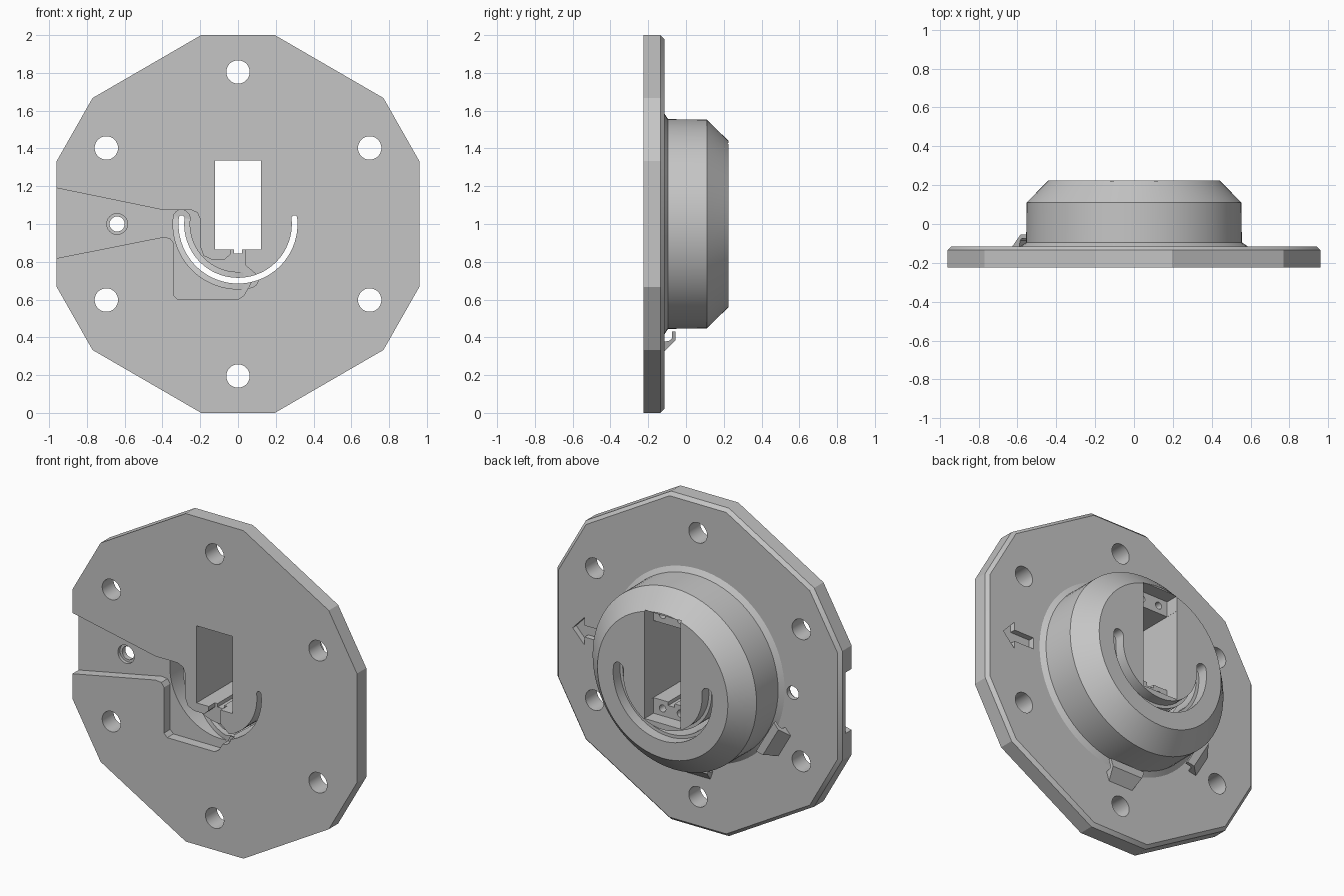
import bpy, bmesh
from math import sin, cos, radians, sqrt, pi

if "Cube" in bpy.data.objects:
    bpy.data.objects.remove(bpy.data.objects["Cube"], do_unlink=True)

grey = bpy.data.materials.new("plain grey")
grey.use_nodes = True
grey.diffuse_color = (0.56, 0.56, 0.56, 1)
grey.node_tree.nodes["Principled BSDF"].inputs["Base Color"].default_value = grey.diffuse_color

FRONT, PLATE_BACK, HUB_BACK = -0.225, -0.115, 0.225
OUT = 0.05  # overshoot of cutters


def loft(name, rings):
    """Closed solid skinned through rings of equal point count."""
    bm = bmesh.new()
    loops = [[bm.verts.new(p) for p in ring] for ring in rings]
    n = len(loops[0])
    for a, b in zip(loops, loops[1:]):
        for i in range(n):
            j = (i + 1) % n
            bm.faces.new((a[i], a[j], b[j], b[i]))
    bm.faces.new(loops[0])
    bm.faces.new(loops[-1])
    bmesh.ops.recalc_face_normals(bm, faces=bm.faces)
    mesh = bpy.data.meshes.new(name)
    bm.to_mesh(mesh)
    bm.free()
    mesh.materials.append(grey)
    ob = bpy.data.objects.new(name, mesh)
    bpy.context.collection.objects.link(ob)
    return ob


def prism(name, outline, y0, y1):
    return loft(name, [[(x, y, z) for x, z in outline] for y in (y0, y1)])


def box(x0, x1, z0, z1, y0, y1):
    return prism("cutter", [(x0, z0), (x1, z0), (x1, z1), (x0, z1)], y0, y1)


def circle(r, x=0, z=1, n=32):
    return [(x + r * cos(2 * pi * i / n), z + r * sin(2 * pi * i / n)) for i in range(n)]


def arc_cutter(radius, half, a0, a1, y0, depth, steps=40):
    """Curved slot with rounded ends; depth(t) gives its far y."""
    cap = half / radius
    a0, a1 = radians(a0), radians(a1)
    stops = [(a0 - cap * k, half * sqrt(1 - k * k), 0) for k in (0.98, 0.85, 0.6, 0.3)]
    stops += [(a0 + (a1 - a0) * i / steps, half, i / steps) for i in range(steps + 1)]
    stops += [(a1 + cap * k, half * sqrt(1 - k * k), 1) for k in (0.3, 0.6, 0.85, 0.98)]
    rings = []
    for a, w, t in stops:
        corners = [(radius - w, y0), (radius + w, y0), (radius + w, depth(t)), (radius - w, depth(t))]
        rings.append([(r * cos(a), y, 1 + r * sin(a)) for r, y in corners])
    return loft("cutter", rings)


def boolean(target, tool, operation="DIFFERENCE"):
    mod = target.modifiers.new("cut", "BOOLEAN")
    mod.operation, mod.solver, mod.object = operation, "EXACT", tool
    graph = bpy.context.evaluated_depsgraph_get()
    mesh = bpy.data.meshes.new_from_object(target.evaluated_get(graph))
    target.modifiers.clear()
    target.data = mesh
    bpy.data.objects.remove(tool, do_unlink=True)


# Twelve-sided plate with a chamfered back edge
half_side = [(0.195, 2), (0.77, 1.667), (0.96, 1.333), (0.96, 0.667), (0.77, 0.333), (0.195, 0)]
outline = half_side + [(-x, z) for x, z in reversed(half_side)]
body = loft("mounting_plate", [
    [(x * s, y, 1 + (z - 1) * s) for x, z in outline]
    for y, s in ((FRONT, 1), (-0.135, 1), (PLATE_BACK, 0.98))])

# Round hub with a flared foot and a tapered rim
profile = [(0.585, -0.15), (0.585, PLATE_BACK), (0.555, -0.095), (0.553, 0.11), (0.44, HUB_BACK)]
hub = loft("hub", [[(x, y, z) for x, z in circle(r, n=72)] for r, y in profile])
boolean(body, hub, "UNION")

# Ring of bolt holes
for i in range(6):
    a = radians(90 + 60 * i)
    hole = circle(0.062, 0.805 * cos(a), 1 + 0.805 * sin(a))
    boolean(body, prism("cutter", hole, FRONT - OUT, OUT))

# Cable channel in the front face
channel = [(-1.1, 1.219), (-0.4, 1.075), (-0.25, 1.075), (-0.215, 1.06), (-0.2, 1.025),
           (-0.2, 0.88), (-0.182, 0.832), (-0.14, 0.812), (-0.07, 0.812), (-0.04, 0.84),
           (-0.04, 0.9), (0.04, 0.9), (0.04, 0.78), (0.095, 0.735), (0.03, 0.62),
           (0, 0.6), (-0.32, 0.6), (-0.342, 0.622), (-0.342, 0.9), (-0.36, 0.926),
           (-0.4, 0.93), (-1.1, 0.791)]
boolean(body, prism("cutter", channel, FRONT - OUT, -0.165))
boolean(body, prism("cutter", circle(0.055, -0.64), FRONT - OUT, -0.145))
boolean(body, prism("cutter", circle(0.04, -0.64), FRONT - OUT, OUT))

# Window, stepped wider at the back, with a cable notch
boolean(body, box(-0.122, 0.122, 0.865, 1.335, FRONT - OUT, HUB_BACK + OUT))
boolean(body, box(-0.1215, 0.1215, 0.77, 1.43, 0.14, HUB_BACK + OUT))
boolean(body, box(-0.022, 0.022, 0.843, 0.9, FRONT - OUT, HUB_BACK + OUT))

# Screw holes in both window ledges
for x in (-0.06, 0.06):
    for z in (0.815, 1.385):
        boolean(body, prism("cutter", circle(0.022, x, z, 16), 0.02, 0.16))

# Curved slot: ramped front groove, narrow through cut, wider back recess
boolean(body, arc_cutter(0.3, 0.044, 174, 282, FRONT - OUT, lambda t: 0.1 - 0.28 * t))
boolean(body, arc_cutter(0.3, 0.015, 174, 366, FRONT - OUT, lambda t: HUB_BACK + OUT))
boolean(body, arc_cutter(0.3, 0.034, 174, 366, 0.16, lambda t: HUB_BACK + OUT))

# Recessed arrow on the back of the plate
arrow_half = [(0.845, 0), (0.765, 0.085), (0.765, 0.035), (0.63, 0.035)]
arrow = [(x, 1 + h) for x, h in arrow_half] + [(x, 1 - h) for x, h in reversed(arrow_half[1:])]
boolean(body, prism("cutter", arrow, -0.15, 0))

body.name = "mounting_plate_with_hub"
bpy.context.view_layer.objects.active = body
body.select_set(True)
bpy.ops.object.shade_smooth_by_angle(angle=radians(25))

# Two cable hooks beside the hub
hook = [(0.685, -0.125), (0.615, -0.055), (0.57, -0.055), (0.57, -0.075),
        (0.605, -0.075), (0.617, -0.085), (0.625, -0.125)]
for name, angle in (("lower_hook", 270), ("side_hook", 210)):
    a = radians(angle)
    rings = []
    for side in (-1, 1):
        ring = []
        for r, y in hook:
            t = side * (0.12 - 0.35 * (r - 0.57))
            ring.append((r * cos(a) - t * sin(a), y, 1 + r * sin(a) + t * cos(a)))
        rings.append(ring)
    loft(name, rings)
